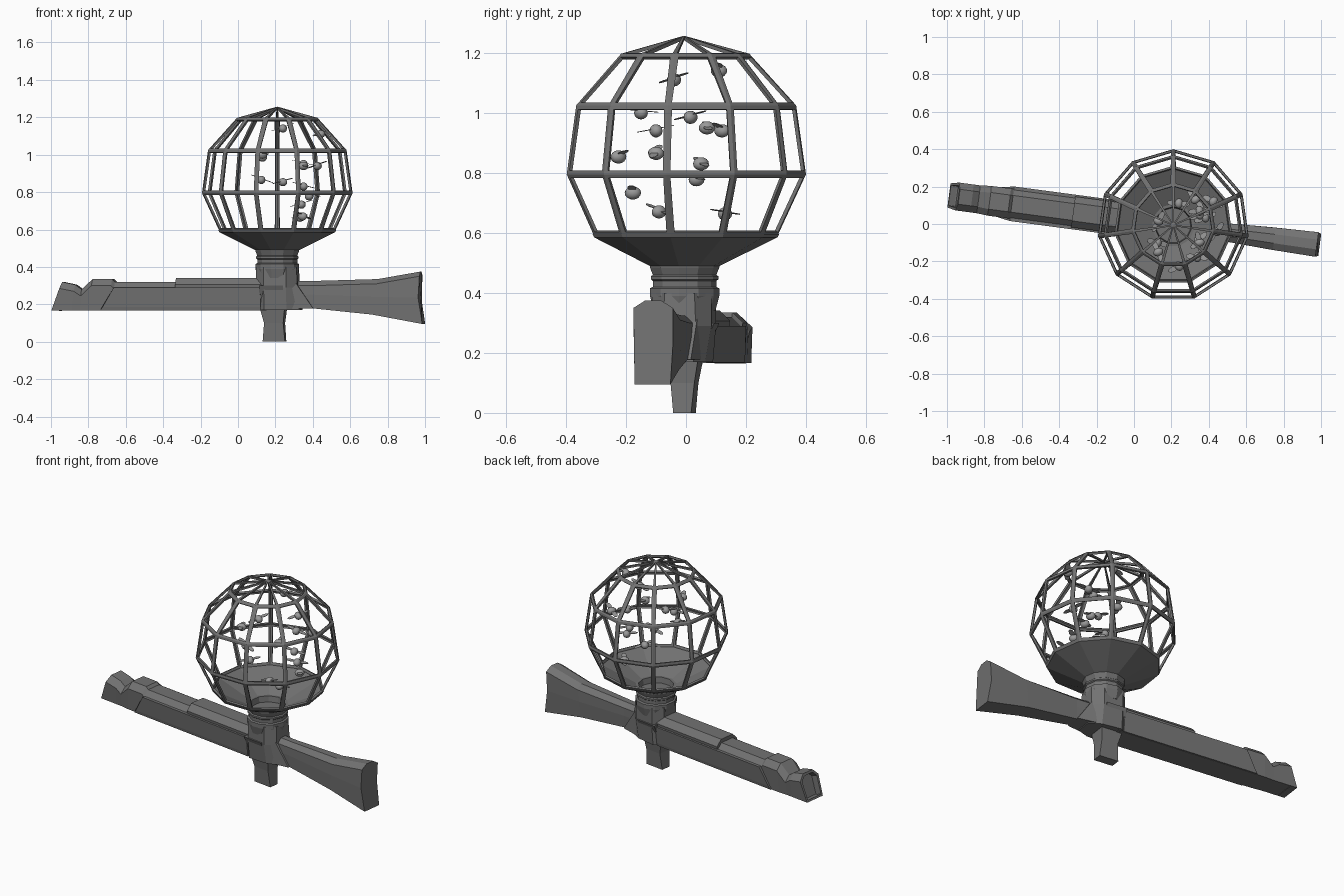
import bpy, bmesh, math, random
from mathutils import Matrix

if "Cube" in bpy.data.objects:
    bpy.data.objects.remove(bpy.data.objects["Cube"], do_unlink=True)


def make_material(name, value):
    mat = bpy.data.materials.new(name)
    mat.use_nodes = True
    colour = (value, value, value, 1)
    mat.diffuse_color = colour
    mat.node_tree.nodes["Principled BSDF"].inputs["Base Color"].default_value = colour
    return mat


GREY = make_material("mid grey", 0.17)
PALE = make_material("pale grey", 0.32)
CENTRE = Matrix.Translation((0.21, -0.007, 0))
GUN = CENTRE @ Matrix.Rotation(math.radians(-7.6), 4, 'Z')
SIDES = 11


def finish(name, bm, frame=CENTRE, mat=GREY, normals=True):
    if normals:
        bmesh.ops.recalc_face_normals(bm, faces=bm.faces)
    mesh = bpy.data.meshes.new(name)
    bm.to_mesh(mesh)
    bm.free()
    mesh.transform(frame)
    mesh.materials.append(mat)
    obj = bpy.data.objects.new(name, mesh)
    bpy.context.collection.objects.link(obj)
    return obj


def solidify(obj, thickness):
    mod = obj.modifiers.new("thickness", 'SOLIDIFY')
    mod.thickness = thickness
    mod.offset = -1


def bridge(bm, a, b):
    n = len(a)
    for i in range(n):
        j = (i + 1) % n
        bm.faces.new((a[i], a[j], b[j], b[i]))


def lathe(bm, profile):
    rings = []
    for r, z in profile:
        ring = []
        for k in range(SIDES):
            a = math.pi / 2 + k * math.tau / SIDES
            ring.append(bm.verts.new((r * math.cos(a), r * math.sin(a), z)))
        rings.append(ring)
    for a, b in zip(rings, rings[1:]):
        bridge(bm, a, b)
    return rings


def loft(name, sections, hollow=False):
    # each section is a half outline (along, half width, height), mirrored
    bm = bmesh.new()
    rings = []
    for half in sections:
        pts = half + [(u, -w, z) for u, w, z in reversed(half)]
        rings.append([bm.verts.new(p) for p in pts])
    for a, b in zip(rings, rings[1:]):
        bridge(bm, a, b)
    front = bm.faces.new(rings[0])
    bm.faces.new(rings[-1])
    bmesh.ops.recalc_face_normals(bm, faces=bm.faces)
    if hollow:
        bmesh.ops.inset_individual(bm, faces=[front], thickness=0.016)
        bmesh.ops.inset_individual(bm, faces=[front], thickness=0.001, depth=-0.04)
    return finish(name, bm, GUN)


def barrel_section(ub, ut, top, w=0.08, bottom=0.167):
    um = ub + (ut - ub) * 0.8
    return [(ub, w - 0.01, bottom), (um, w, top - 0.035), (ut, w - 0.035, top)]


# Barrel with a hollow muzzle and a notch in the top
loft("barrel", [
    barrel_section(-1.21, -1.155, 0.32, 0.075),
    barrel_section(-1.1, -1.085, 0.305, 0.075),
    barrel_section(-1.055, -1.05, 0.28, 0.075),
    barrel_section(-1.0, -0.99, 0.335),
    barrel_section(-0.89, -0.885, 0.335),
    barrel_section(-0.875, -0.87, 0.32),
    barrel_section(-0.05, -0.05, 0.32)], hollow=True)

# Raised top rail and side cladding
loft("top_rail", [[(u, 0.08, 0.285), (u, 0.083, 0.307), (u, 0.048, 0.342)]
                  for u in (-0.54, -0.05)])
loft("fore_grip", [[(u - 0.075 * s, 0.078, 0.168), (u - 0.06 * s, 0.082, 0.187), (u, 0.093, 0.29)]
                   for u, s in ((-0.87, 1), (-0.08, 0))])

# Receiver: tall faceted block with a sloped rear
loft("receiver", [
    [(-0.107, 0.05, 0.17), (-0.107, 0.05, 0.29), (-0.107, 0.05, 0.40)],
    [(-0.06, 0.09, 0.17), (-0.06, 0.1, 0.29), (-0.06, 0.1, 0.40)],
    [(0.06, 0.08, 0.17), (0.06, 0.1, 0.29), (0.06, 0.1, 0.40)],
    [(0.13, 0.05, 0.17), (0.115, 0.055, 0.29), (0.11, 0.05, 0.40)]])
loft("receiver_rear", [
    [(0.05, 0.075, 0.175), (0.05, 0.085, 0.325)],
    [(0.2, 0.05, 0.178), (0.1, 0.06, 0.325)]])

# Handle and its mounting plate
bm = bmesh.new()
rings = []
for z, x0, x1, w in ((0.0, -0.075, 0.045, 0.03), (0.1, -0.066, 0.037, 0.04),
                     (0.17, -0.085, 0.045, 0.052), (0.3, -0.085, 0.045, 0.108)):
    rings.append([bm.verts.new(p) for p in ((x0, -w, z), (x1, -w, z), (x1, w, z), (x0, w, z))])
for a, b in zip(rings, rings[1:]):
    bridge(bm, a, b)
bm.faces.new(rings[0])
bm.faces.new(rings[-1])
finish("handle", bm, GUN)


# Shoulder stock: slim wrist flaring to a concave butt
def stock_section(ub, um, ut, z0, z1, w):
    return [(ub, w - 0.006, z0), (um, w, (z0 + z1) / 2), (ut, w, z1 - 0.025), (ut, w * 0.4, z1)]


loft("stock", [
    stock_section(0.05, 0.05, 0.05, 0.18, 0.325, 0.045),
    stock_section(0.2, 0.2, 0.2, 0.178, 0.325, 0.045),
    stock_section(0.52, 0.53, 0.545, 0.145, 0.335, 0.06),
    stock_section(0.79, 0.768, 0.775, 0.095, 0.375, 0.066)])

# Stepped neck, open at the top
bm = bmesh.new()
rings = lathe(bm, [(0.105, 0.34), (0.118, 0.39), (0.118, 0.415), (0.108, 0.42),
                   (0.108, 0.44), (0.115, 0.445), (0.115, 0.455), (0.108, 0.46),
                   (0.118, 0.485), (0.118, 0.495), (0.1, 0.495), (0.095, 0.46)])
bm.faces.new(rings[0])
bm.faces.new(rings[-1])
finish("neck", bm)

# Bowl under the cage
bm = bmesh.new()
lathe(bm, [(0.115, 0.488), (0.312, 0.585), (0.318, 0.597), (0.304, 0.597)])
solidify(finish("bowl", bm), 0.006)

# Cage: faceted globe with each pane cut out, finer bars in the cap
bm = bmesh.new()
rings = lathe(bm, [(0.312, 0.59), (0.407, 0.795), (0.374, 1.025), (0.218, 1.197)])
apex = bm.verts.new((0, 0, 1.257))
panes = list(bm.faces)
cap = [bm.faces.new((rings[-1][i], rings[-1][(i + 1) % SIDES], apex)) for i in range(SIDES)]
bmesh.ops.recalc_face_normals(bm, faces=bm.faces)
bmesh.ops.inset_individual(bm, faces=panes, thickness=0.019)
bmesh.ops.inset_individual(bm, faces=cap, thickness=0.013)
bmesh.ops.delete(bm, geom=panes + cap, context='FACES')
solidify(finish("cage", bm, normals=False), 0.012)

# Winged bugs flying inside the cage
BUGS = [(.24, .11, 1.14), (.44, -.04, 1.11), (.13, -.15, 1.0), (.13, .015, .985),
        (.35, .07, .95), (.35, -.1, .94), (.425, .12, .94), (.125, -.1, .865),
        (.24, -.225, .853), (.35, .05, .83), (.38, .035, .777), (.34, -.177, .733),
        (.345, -.09, .67), (.33, .13, .663)]
random.seed(4)
for n, spot in enumerate(BUGS):
    place = Matrix.Translation(spot) @ Matrix.Rotation(random.uniform(0, math.tau), 4, 'Z') \
        @ Matrix.Rotation(random.uniform(-0.4, 0.4), 4, 'X')
    bm = bmesh.new()
    bmesh.ops.create_uvsphere(bm, u_segments=12, v_segments=8, radius=0.022,
                              matrix=Matrix.Diagonal((1.25, 1, 1, 1)))
    for f in bm.faces:
        f.smooth = True
    finish("bug_body_%d" % n, bm, place, PALE)
    bm = bmesh.new()
    for side in (-1, 1):
        bmesh.ops.create_circle(bm, cap_ends=True, segments=8, radius=1,
                                matrix=Matrix.Translation((0, side * 0.036, 0.008))
                                @ Matrix.Diagonal((0.015, 0.028, 1, 1)))
    solidify(finish("bug_wings_%d" % n, bm, place, PALE), 0.002)
